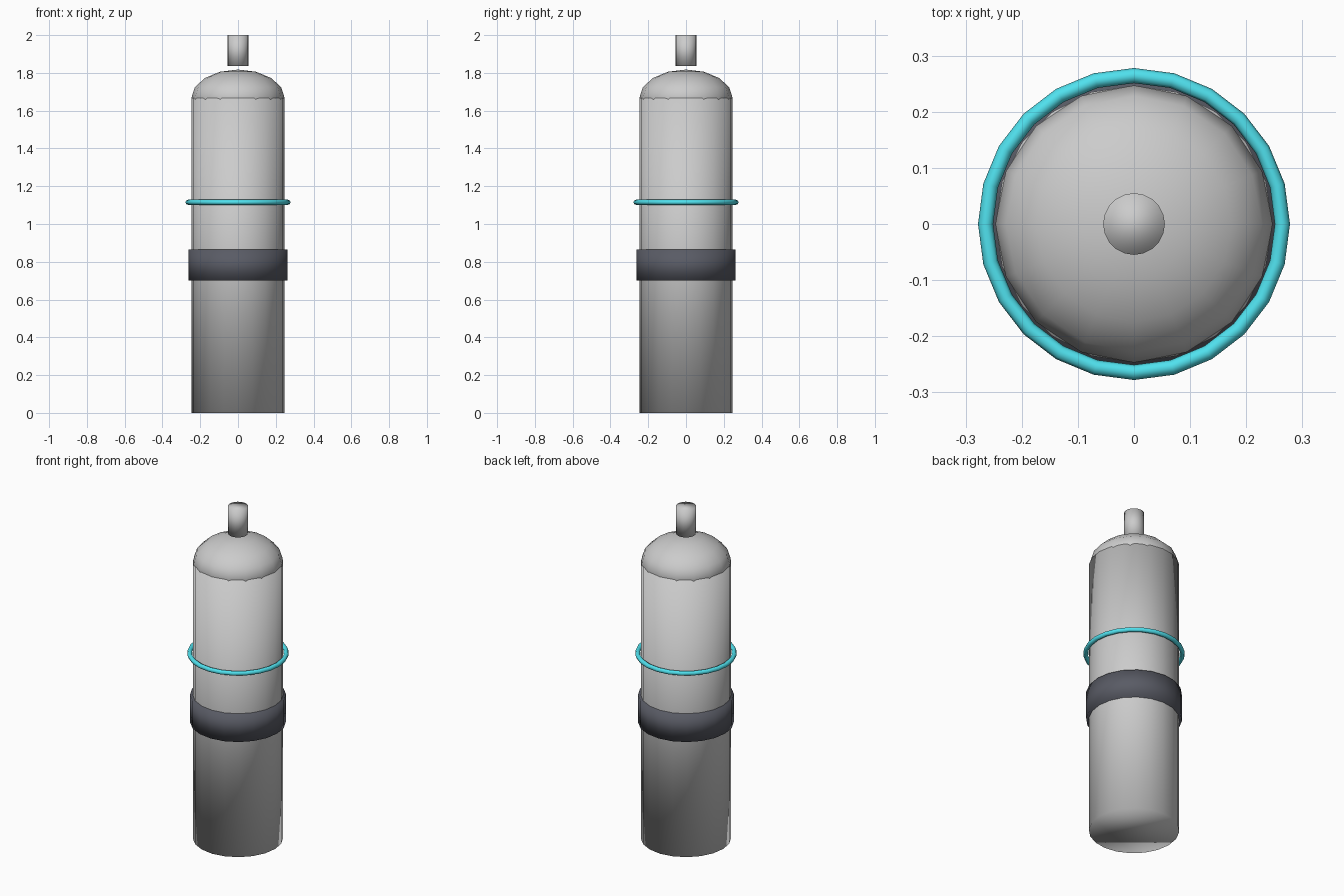
import bpy

if "Cube" in bpy.data.objects:
    bpy.data.objects.remove(bpy.data.objects["Cube"])


def finish(name, color=None):
    """Name the new object, shade it smooth and colour it."""
    ob = bpy.context.object
    ob.name = name
    bpy.ops.object.shade_smooth()
    if color:
        mat = bpy.data.materials.new(name + "_colour")
        mat.diffuse_color = color
        mat.use_nodes = True
        mat.node_tree.nodes["Principled BSDF"].inputs["Base Color"].default_value = mat.diffuse_color
        ob.data.materials.append(mat)
    return ob


def cylinder(name, radius, z0, z1, sides, color=None):
    bpy.ops.mesh.primitive_cylinder_add(vertices=sides, radius=radius, depth=z1 - z0,
                                        location=(0, 0, (z0 + z1) / 2))
    return finish(name, color)


# Tank body and dark strap
cylinder("tank_body", 0.247, 0.0, 1.667, 20)
cylinder("strap", 0.262, 0.70, 0.864, 20, (0.10, 0.105, 0.13, 1))

# Flattened dome on top of the body
bpy.ops.mesh.primitive_uv_sphere_add(segments=16, ring_count=8, radius=0.247,
                                     location=(0, 0, 1.667))
dome = finish("dome")
dome.scale.z = 0.61

# Valve stub hovering just above the dome
cylinder("valve", 0.055, 1.836, 2.0, 20)

# Glowing blue ring
bpy.ops.mesh.primitive_torus_add(major_segments=24, minor_segments=8, major_radius=0.2645,
                                 minor_radius=0.0135, location=(0, 0, 1.115))
finish("ring", (0.08, 0.75, 0.85, 1))
